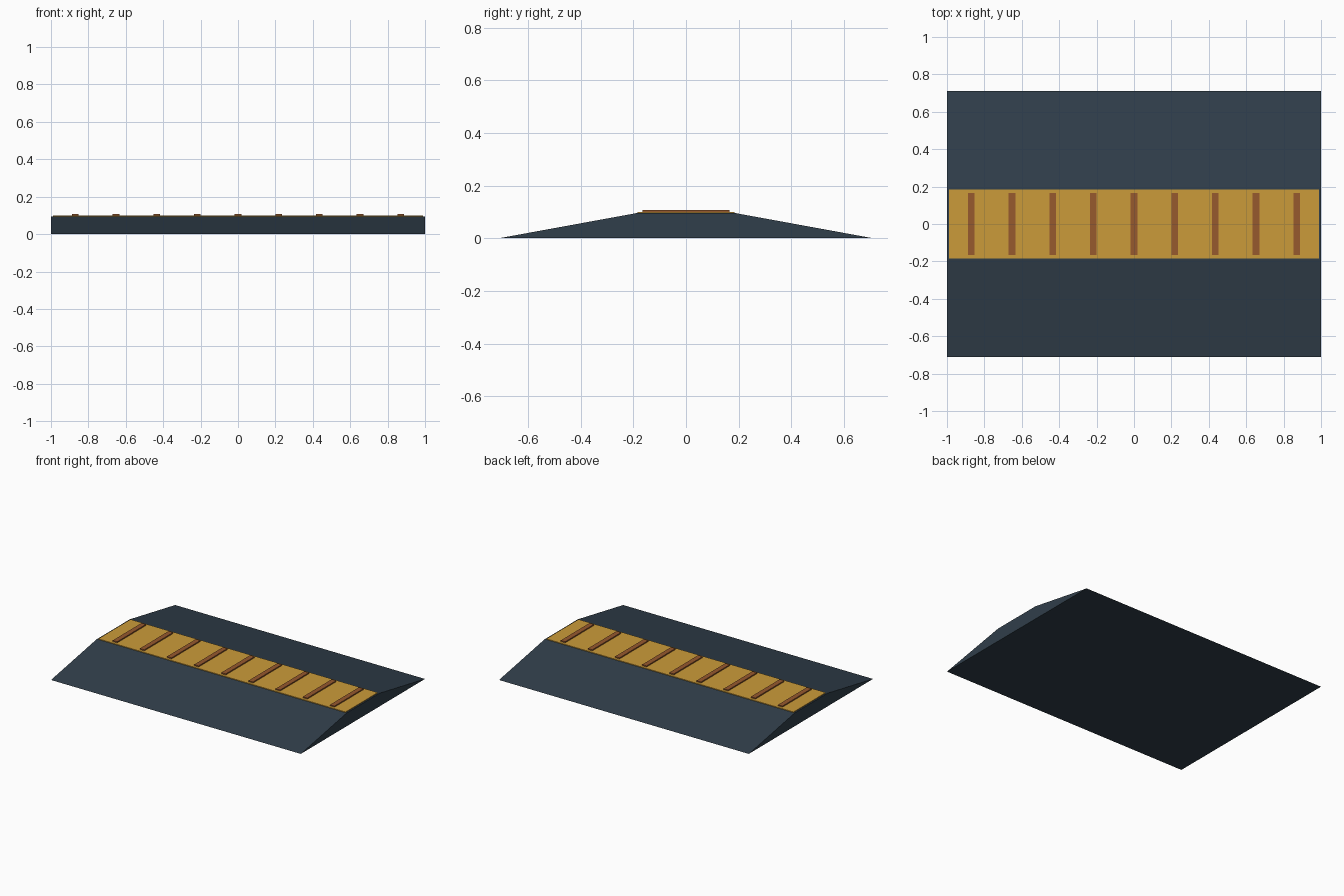
import bpy
import bmesh

cube = bpy.data.objects.get("Cube")
if cube:
    bpy.data.objects.remove(cube, do_unlink=True)


def make_material(name, rgb):
    mat = bpy.data.materials.new(name)
    mat.use_nodes = True
    mat.diffuse_color = (*rgb, 1)
    mat.node_tree.nodes["Principled BSDF"].inputs["Base Color"].default_value = (*rgb, 1)
    return mat


def extrude_profile(name, profile, x_min, x_max, mat):
    """Extrude a closed (y, z) profile along x."""
    bm = bmesh.new()
    face = bm.faces.new([bm.verts.new((x_min, y, z)) for y, z in profile])
    out = bmesh.ops.extrude_face_region(bm, geom=[face])
    moved = [v for v in out["geom"] if isinstance(v, bmesh.types.BMVert)]
    bmesh.ops.translate(bm, verts=moved, vec=(x_max - x_min, 0, 0))
    bmesh.ops.recalc_face_normals(bm, faces=bm.faces)
    mesh = bpy.data.meshes.new(name)
    bm.to_mesh(mesh)
    bm.free()
    mesh.materials.append(mat)
    obj = bpy.data.objects.new(name, mesh)
    bpy.context.collection.objects.link(obj)
    return obj


def strip(half_y, z_min, z_max):
    return [(-half_y, z_min), (half_y, z_min), (half_y, z_max), (-half_y, z_max)]


slate = make_material("dark slate", (0.030, 0.049, 0.069))
amber = make_material("amber yellow", (0.60, 0.33, 0.042))
rust = make_material("rust brown", (0.31, 0.10, 0.027))

# Ramp body with a flat crest and two slopes
extrude_profile("ramp_body", [(-0.71, 0), (0.71, 0), (0.19, 0.095), (-0.19, 0.095)],
                -1, 1, slate)

# Coloured deck plate on the crest
extrude_profile("deck_plate", strip(0.184, 0.092, 0.1), -0.99, 0.99, amber)

# Evenly spaced grip ribs across the deck
for i in range(9):
    x = (i - 4) * 0.2175
    extrude_profile(f"grip_rib_{i + 1}", strip(0.165, 0.098, 0.108),
                    x - 0.018, x + 0.018, rust)
